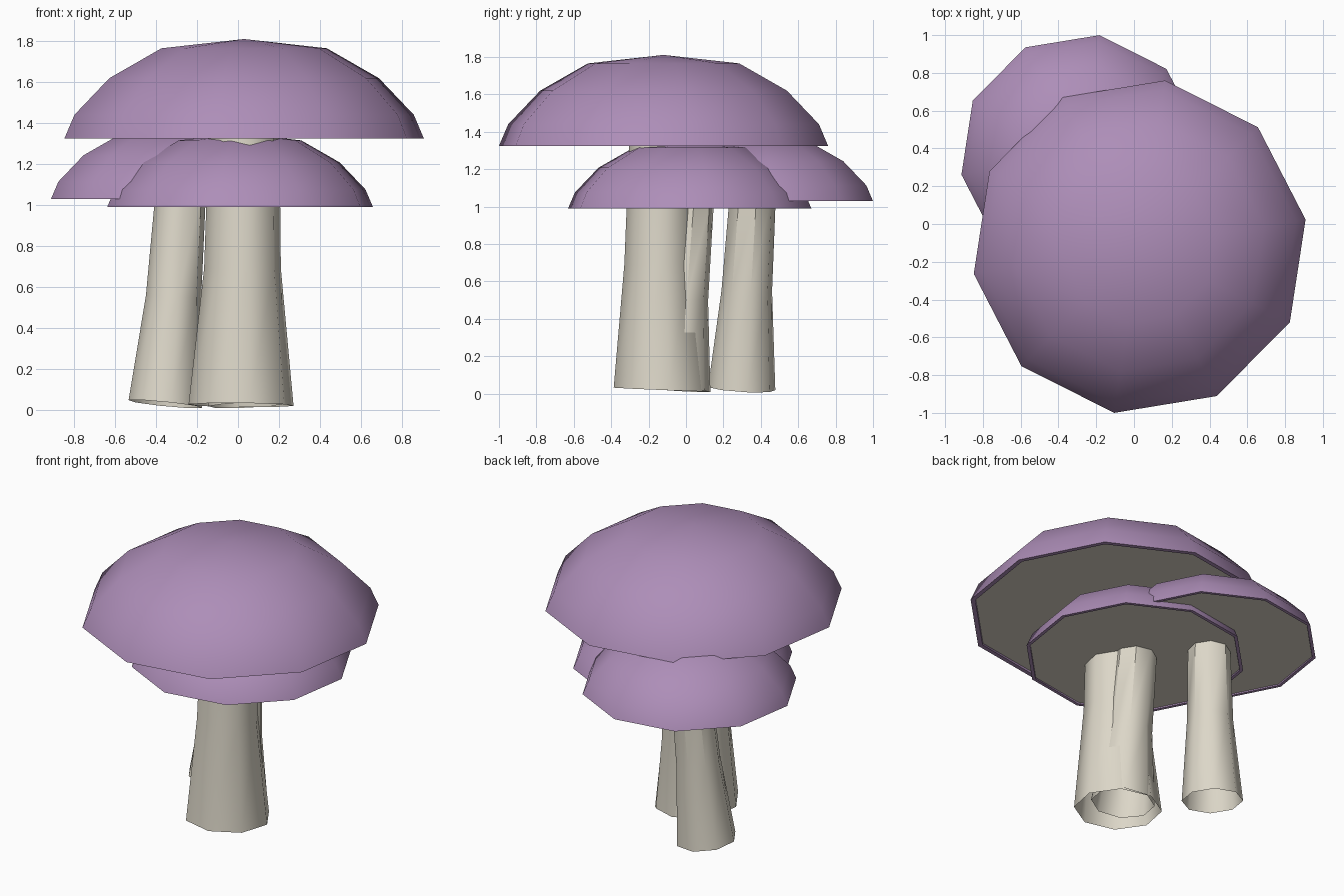
import bpy, math
from mathutils import Vector

if "Cube" in bpy.data.objects:
    bpy.data.objects.remove(bpy.data.objects["Cube"])

PHASE = math.radians(9.3)
# Cap profile (radius, height) relative to a rim radius of 1
CAP = [(0.965, 0.012), (0.968, 0.0), (1.0, 0.0), (0.944, 0.13), (0.75, 0.331), (0.46, 0.495)]
APEX = 0.546


def material(name, color):
    m = bpy.data.materials.new(name)
    m.diffuse_color = (*color, 1)
    m.use_nodes = True
    m.node_tree.nodes["Principled BSDF"].inputs["Base Color"].default_value = m.diffuse_color
    return m


purple = material("cap_purple", (0.42, 0.27, 0.48))
cream = material("stem_cream", (0.72, 0.68, 0.58))


def ring(n, r, c, tilt=(0, 0)):
    pts = []
    for i in range(n):
        a = PHASE + 2 * math.pi * i / n
        x, y = r * math.cos(a), r * math.sin(a)
        pts.append(Vector((c[0] + x, c[1] + y, c[2] + x * tilt[0] + y * tilt[1])))
    return pts


def bridge(n, rings):
    return [(k * n + i, k * n + (i + 1) % n, (k + 1) * n + (i + 1) % n, (k + 1) * n + i)
            for k in range(rings - 1) for i in range(n)]


def add(name, verts, faces, mat):
    me = bpy.data.meshes.new(name)
    me.from_pydata(verts, [], faces)
    me.materials.append(mat)
    ob = bpy.data.objects.new(name, me)
    bpy.context.collection.objects.link(ob)
    bpy.ops.object.select_all(action='DESELECT')
    ob.select_set(True)
    bpy.context.view_layer.objects.active = ob
    bpy.ops.object.shade_smooth_by_angle(angle=math.radians(45))


def cap(name, x, y, z, r):
    # Ten-sided dome with a thin lip, and a gill disc set just inside it
    n = 10
    verts = [v for pr, pz in CAP for v in ring(n, r * pr, (x, y, z + r * pz))]
    faces = bridge(n, len(CAP))
    top = len(verts)
    verts.append(Vector((x, y, z + r * APEX)))
    base = top - n
    faces += [(base + i, base + (i + 1) % n, top) for i in range(n)]
    add(name + "_cap", verts, faces, purple)
    disc = ring(n, r * CAP[0][0], (x, y, z + r * CAP[0][1]))
    add(name + "_gills", disc, [tuple(reversed(range(n)))], cream)


def stem(name, path, tilt):
    # Eight-sided open tube; the foot is cut at a slight tilt
    n = 8
    verts = []
    for k, (x, y, z, r) in enumerate(path):
        verts += ring(n, r, (x, y, z), tilt if k == 0 else (tilt[0] * .4, tilt[1] * .4) if k == 1 else (0, 0))
    add(name + "_stem", verts, bridge(n, len(path)), cream)


# Large mushroom
cap("large", 0.03, -0.12, 1.325, 0.89)
stem("large", [(0.015, -0.13, 0.022, 0.26), (0.022, -0.142, 0.69, 0.19),
               (0.03, -0.13, 1.36, 0.175)], (-0.01, -0.04))
# Medium mushroom behind on the left
cap("back", -0.28, 0.365, 1.03, 0.642)
stem("back", [(-0.355, 0.298, 0.027, 0.182), (-0.315, 0.325, 0.55, 0.137),
              (-0.28, 0.357, 1.06, 0.125)], (-0.1, -0.06))
# Low mushroom whose stem merges with the large one
cap("low", 0.01, 0.02, 0.99, 0.658)
stem("low", [(0.04, -0.055, 0.022, 0.188), (0.025, -0.02, 0.5, 0.14),
             (0.01, 0.02, 1.01, 0.13)], (0.04, -0.07))
